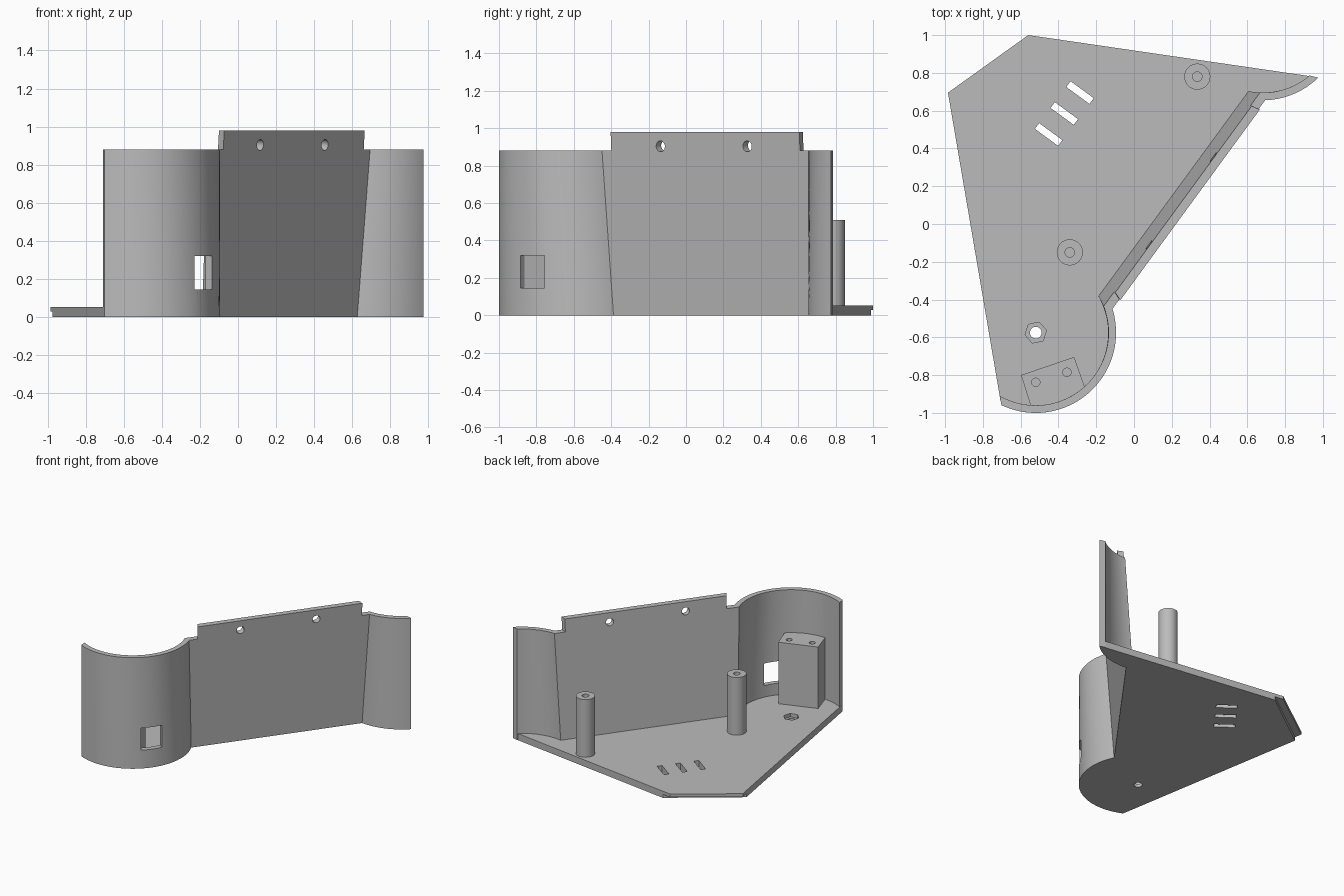
import bpy, bmesh, math
from mathutils import Vector

cube = bpy.data.objects.get("Cube")
if cube:
    bpy.data.objects.remove(cube, do_unlink=True)

grey = bpy.data.materials.new("plain grey")
grey.use_nodes = True
grey.diffuse_color = (0.5, 0.5, 0.5, 1)
grey.node_tree.nodes["Principled BSDF"].inputs["Base Color"].default_value = (0.5, 0.5, 0.5, 1)

PHI = math.radians(-36.2)                           # direction the slanted panel faces
N = Vector((math.cos(PHI), math.sin(PHI)))          # outward from the panel
D = Vector((-N.y, N.x))                             # along the panel
BIG, SMALL = Vector((-0.52, -0.575)), Vector((0.68, 1.08))   # centres of the curved walls
R_OUT, R_IN, THICK = 0.425, 0.385, 0.046
FLOOR, RIM, TAB_TOP = 0.053, 0.88, 0.98


def loft(name, bottom, z0, top, z1):
    """Solid between two outlines with equal point counts."""
    bm = bmesh.new()
    lo = [bm.verts.new((p[0], p[1], z0)) for p in bottom]
    hi = [bm.verts.new((p[0], p[1], z1)) for p in top]
    bm.faces.new(lo[::-1])
    bm.faces.new(hi)
    for i in range(len(lo)):
        j = (i + 1) % len(lo)
        bm.faces.new((lo[i], lo[j], hi[j], hi[i]))
    bmesh.ops.recalc_face_normals(bm, faces=bm.faces)
    mesh = bpy.data.meshes.new(name)
    bm.to_mesh(mesh)
    bm.free()
    mesh.materials.append(grey)
    obj = bpy.data.objects.new(name, mesh)
    bpy.context.collection.objects.link(obj)
    return obj


def prism(name, outline, z0, z1):
    return loft(name, outline, z0, outline, z1)


def arc(c, r, a0, a1, steps=48):
    return [c + r * Vector((math.cos(a), math.sin(a)))
            for a in (a0 + (a1 - a0) * i / steps for i in range(steps + 1))]


def ngon(c, r, sides, turn=0.0):
    return arc(Vector(c), r, turn, turn + math.tau * (sides - 1) / sides, sides - 1)


def rect(c, length, width):
    """Rectangle whose length runs along the panel's facing direction."""
    c = Vector(c)
    return [c + N * length * s / 2 + D * width * t / 2
            for s, t in ((-1, -1), (1, -1), (1, 1), (-1, 1))]


def on_panel(t, off):
    return D * t + N * off


def lean(z):
    """Outer offset of the leaning panel at a height."""
    return 0.117 + 0.064 * z


def wall_path(r, off):
    """Curved wall, straight panel, curved wall as one open path."""
    k = (R_OUT - r) / (R_OUT - R_IN)
    dn = off - BIG.dot(N)
    left = PHI + math.acos(dn / r)
    dn = off - SMALL.dot(N)
    right = PHI - math.acos(dn / r)
    return (arc(BIG, r, math.radians(-115.3 - 4.4 * k), left)
            + arc(SMALL, r, right, math.radians(-46 - 3.7 * k)))


def shell_outline(z):
    return wall_path(R_OUT, lean(z)) + wall_path(R_IN, lean(z) - THICK)[::-1]


def cut(obj, cutters):
    bpy.context.view_layer.objects.active = obj
    for c in cutters:
        mod = obj.modifiers.new("cut", 'BOOLEAN')
        mod.operation, mod.solver, mod.object = 'DIFFERENCE', 'EXACT', c
        bpy.ops.object.modifier_apply(modifier=mod.name)


def discard(cutters):
    for c in cutters:
        bpy.data.objects.remove(c, do_unlink=True)


# Floor plate with vents, screw hole and nut pocket
plate_edge = wall_path((R_OUT + R_IN) / 2, lean(0) - THICK / 2)
floor = prism("floor_plate", plate_edge + [(-0.49, 0.99), (-0.975, 0.637)], 0, FLOOR)
cutters = [prism("vent_cutter", rect((-0.369 + 0.083 * i, 0.585 + 0.111 * i), 0.152, 0.038), -0.1, 0.2)
           for i in (-1, 0, 1)]
cutters.append(prism("nut_cutter", ngon(BIG, 0.058, 6, math.radians(12)), 0.025, 0.2))
cutters.append(prism("screw_cutter", ngon(BIG, 0.031, 32), -0.1, 0.2))
cut(floor, cutters)
discard(cutters)

# Overhanging lip on the short rear edge
lip = prism("rear_lip", [(-0.975, 0.637), (-0.49, 0.99), (-0.56, 1.0), (-0.985, 0.695)], 0.028, FLOOR)

# Wall shell and the raised tab on the panel
shell = loft("wall_shell", shell_outline(0), 0, shell_outline(RIM), RIM)


def tab_outline(z):
    o, i = lean(z), lean(z) - THICK
    return [on_panel(-0.368, o), on_panel(0.882, o), on_panel(0.872, i), on_panel(-0.352, i)]


tab = loft("panel_tab", tab_outline(RIM), RIM, tab_outline(TAB_TOP), TAB_TOP)

# Screw holes through the panel, window in the round wall
holes = []
for t in (-0.041, 0.534):
    h = prism("panel_hole_cutter", ngon((0, 0), 0.029, 32), -0.12, 0.12)
    p = on_panel(t, lean(0.905) - THICK / 2)
    h.location = (p.x, p.y, 0.905)
    h.rotation_euler = (0, math.radians(93.7), PHI)
    holes.append(h)
window = prism("window_cutter", rect(BIG + N * 0.41, 0.2, 0.158), 0.145, 0.32)
bpy.context.view_layer.update()
cut(shell, holes + [window])
cut(tab, holes)
discard(holes + [window])

# Standing posts with blind holes
parts = [floor, lip, shell, tab]
for name, c in (("rear_post", (0.335, 0.78)), ("middle_post", (-0.34, -0.15))):
    post = prism(name, ngon(c, 0.069, 48), FLOOR - 0.01, 0.51)
    bore = prism("bore_cutter", ngon(c, 0.025, 24), 0.25, 0.7)
    cut(post, [bore])
    discard([bore])
    parts.append(post)

# Mounting block backed against the round wall
block = prism("mounting_block", [(-0.317, -0.704), (-0.598, -0.80)]
              + arc(BIG, 0.388, math.radians(-94), math.radians(-48), 16), FLOOR - 0.01, 0.54)
bores = [prism("block_bore_cutter", ngon(c, 0.022, 24), 0.3, 0.7)
         for c in ((-0.52, -0.838), (-0.355, -0.785))]
cut(block, bores)
discard(bores)
parts.append(block)

# Smooth curves, sharp corners
for obj in parts:
    bpy.ops.object.select_all(action='DESELECT')
    obj.select_set(True)
    bpy.context.view_layer.objects.active = obj
    bpy.ops.object.shade_smooth_by_angle(angle=math.radians(25))
